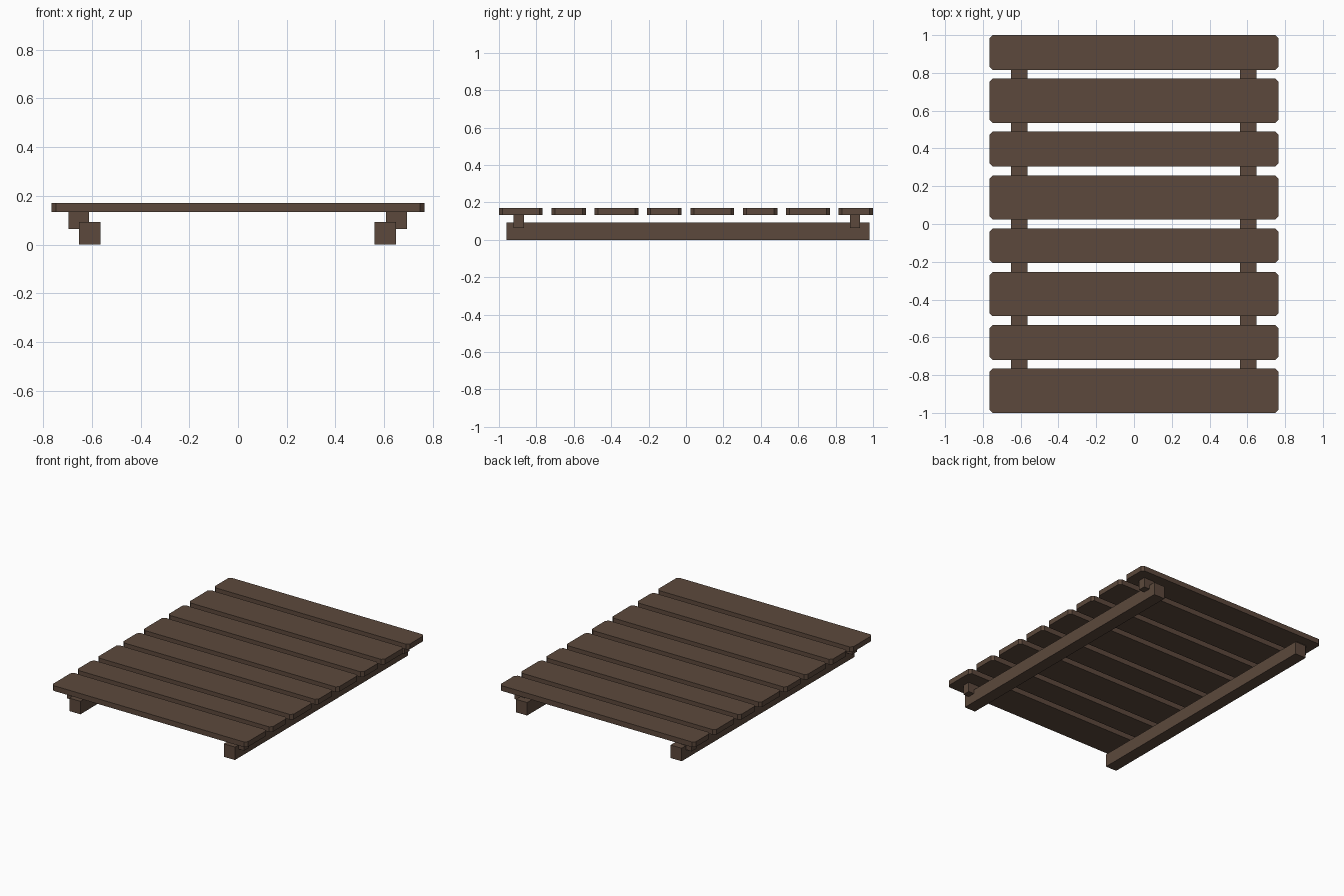
import bpy, bmesh

if "Cube" in bpy.data.objects:
    bpy.data.objects.remove(bpy.data.objects["Cube"])

wood = bpy.data.materials.new("dark brown wood")
wood.diffuse_color = (0.107, 0.066, 0.045, 1)
wood.use_nodes = True
wood.node_tree.nodes["Principled BSDF"].inputs["Base Color"].default_value = wood.diffuse_color


def box(name, lo, hi, chamfer=0.0):
    """Axis-aligned box from corner to corner, upright edges optionally chamfered."""
    bm = bmesh.new()
    bmesh.ops.create_cube(bm, size=1)
    for v in bm.verts:
        v.co = [(b - a) * c for a, b, c in zip(lo, hi, v.co)]
    if chamfer:
        upright = [e for e in bm.edges
                   if abs(e.verts[0].co.z - e.verts[1].co.z) > 1e-4]
        bmesh.ops.bevel(bm, geom=upright, offset=chamfer, segments=1,
                        affect='EDGES', offset_type='OFFSET')
    me = bpy.data.meshes.new(name)
    bm.to_mesh(me)
    bm.free()
    me.materials.append(wood)
    ob = bpy.data.objects.new(name, me)
    ob.location = [(a + b) / 2 for a, b in zip(lo, hi)]
    bpy.context.collection.objects.link(ob)
    return ob


# Deck slats: alternating wide and narrow boards, front to back
y, gap = -1.0, 0.0469
for i in range(8):
    width = 0.234 if i % 2 == 0 else 0.184
    box(f"slat_{i + 1}", (-0.766, y, 0.133), (0.766, y + width, 0.17), 0.018)
    y += width + gap

# Long runners on the ground, and the small blocks joining them to the slats
for side, x0, bx0 in (("left", -0.652, -0.697), ("right", 0.561, 0.607)):
    box(f"{side}_runner", (x0, -0.96, 0), (x0 + 0.087, 0.98, 0.092))
    for end, y0 in (("front", -0.921), ("back", 0.877)):
        box(f"{side}_{end}_block", (bx0, y0, 0.063), (bx0 + 0.086, y0 + 0.054, 0.133))
